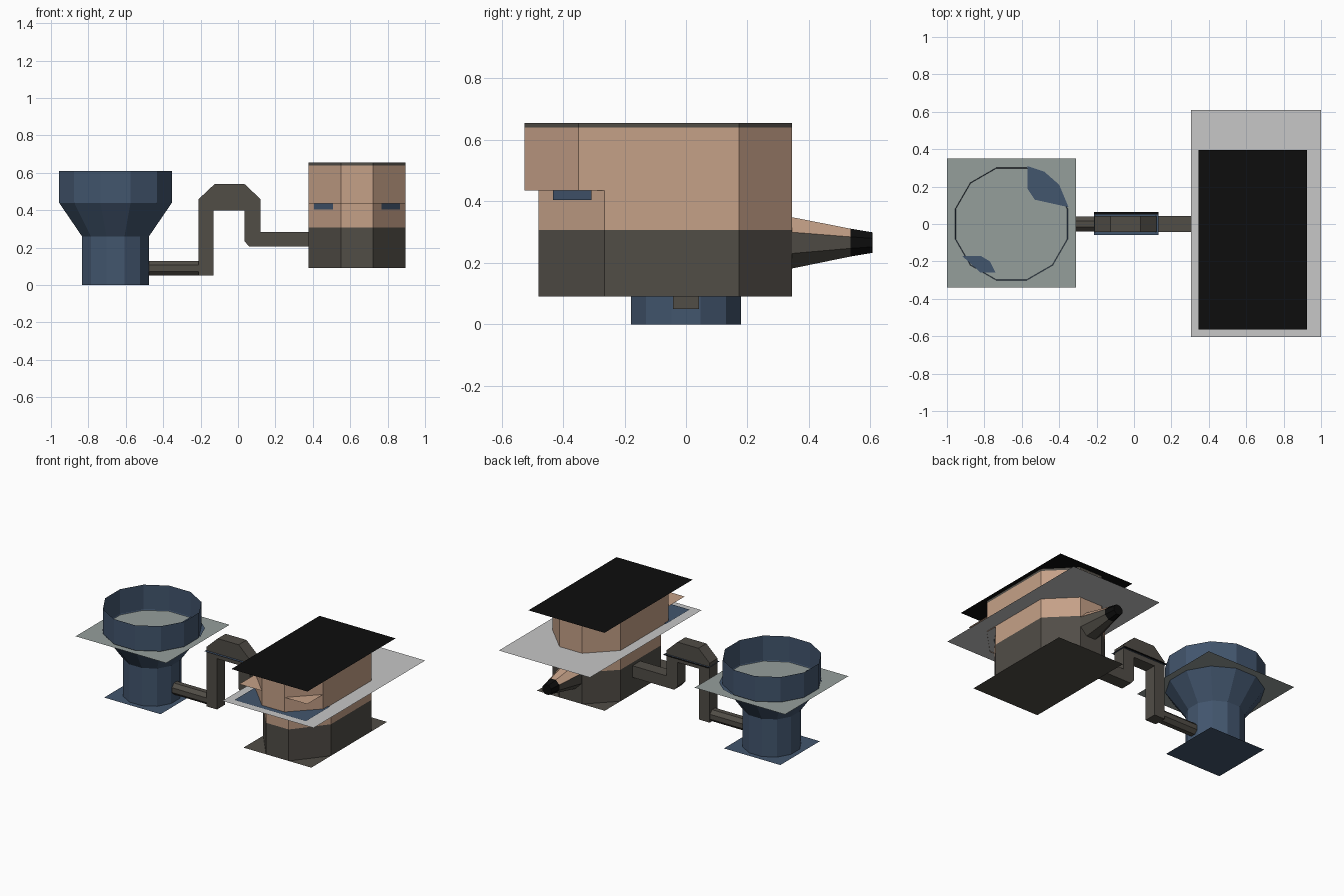
import bpy, bmesh, math
from mathutils import Vector

if "Cube" in bpy.data.objects:
    bpy.data.objects.remove(bpy.data.objects["Cube"])


def mat(name, r, g, b):
    m = bpy.data.materials.new(name)
    m.diffuse_color = (r, g, b, 1)
    m.use_nodes = True
    m.node_tree.nodes["Principled BSDF"].inputs["Base Color"].default_value = m.diffuse_color
    return m


BLUE = mat("slate_blue", 0.055, 0.092, 0.155)
BROWN = mat("dark_brown", 0.082, 0.074, 0.062)
PEACH = mat("peach_clay", 0.56, 0.355, 0.245)
GREEN = mat("grey_green", 0.30, 0.345, 0.33)
PALE = mat("pale_grey", 0.57, 0.57, 0.57)
BLACK = mat("black", 0.004, 0.004, 0.004)


def finish(name, bm, mats, rule=None, fix=True):
    """Turn a bmesh into an object, colouring faces by a rule."""
    if fix:
        bmesh.ops.recalc_face_normals(bm, faces=bm.faces)
    if rule:
        for f in bm.faces:
            f.material_index = rule(f.calc_center_median())
    me = bpy.data.meshes.new(name)
    bm.to_mesh(me)
    bm.free()
    for m in mats:
        me.materials.append(m)
    ob = bpy.data.objects.new(name, me)
    bpy.context.collection.objects.link(ob)
    return ob


def loft(name, rings, mats, rule=None, caps=False):
    """Skin walls between rings of matching point counts."""
    bm = bmesh.new()
    vs = [[bm.verts.new(p) for p in r] for r in rings]
    n = len(rings[0])
    for a, b in zip(vs, vs[1:]):
        for i in range(n):
            j = (i + 1) % n
            bm.faces.new((a[i], a[j], b[j], b[i]))
    if caps:
        bm.faces.new(vs[0][::-1])
        bm.faces.new(vs[-1])
    return finish(name, bm, mats, rule)


def sheet(name, x0, x1, y0, y1, z, m):
    bm = bmesh.new()
    bm.faces.new([bm.verts.new(p) for p in
                  ((x0, y0, z), (x1, y0, z), (x1, y1, z), (x0, y1, z))])
    return finish(name, bm, [m], fix=False)


def circle(cx, cy, r, z, n=12):
    return [(cx + r * math.cos(math.tau * (i + .5) / n),
             cy + r * math.sin(math.tau * (i + .5) / n), z) for i in range(n)]


def octagon(x0, x1, y0, y1, cx, cf, cb, z):
    """Rectangle with cut corners: cf at the front, cb at the back."""
    return [(x0 + cx, y0, z), (x1 - cx, y0, z), (x1, y0 + cf, z), (x1, y1 - cb, z),
            (x1 - cx, y1, z), (x0 + cx, y1, z), (x0, y1 - cb, z), (x0, y0 + cf, z)]


# Round vessel: narrow foot, flared cone, open collar
VX = -0.655
loft("vessel", [circle(VX, 0, r, z) for r, z in
                ((.185, 0), (.185, .26), (.312, .44), (.312, .61))], [BLUE])
sheet("vessel_base", VX - .215, VX + .215, -.215, .215, 0, BLUE)
sheet("vessel_surface", -1, -.31, -.34, .35, .435, GREEN)

# Shards of the flare poking through the surface
for name, pts in (("shard_back", ((-.57, .31), (-.57, .19), (-.53, .13), (-.35, .09),
                                  (-.40, .21), (-.48, .28))),
                  ("shard_front", ((-.92, -.17), (-.82, -.26), (-.74, -.26),
                                   (-.77, -.20), (-.82, -.17)))):
    bm = bmesh.new()
    bm.faces.new([bm.verts.new((x, y, .441)) for x, y in pts])
    finish(name, bm, [BLUE])

# Connecting pipe: arched part cut from a side profile
profile = ((-.21, .05), (-.13, .05), (-.13, .40), (.035, .40), (.035, .235), (.06, .205),
           (.38, .205), (.38, .285), (.12, .285), (.12, .46), (.035, .54), (-.125, .54),
           (-.21, .46))
loft("arched_pipe", [[(x, y, z) for x, z in profile] for y in (-.043, .043)],
     [BROWN], caps=True)
ring = [(.043 * math.cos(math.tau * (i + .5) / 8), .043 * math.sin(math.tau * (i + .5) / 8))
        for i in range(8)]
loft("lower_pipe", [[(x, a, .09 + b) for a, b in ring] for x in (-.50, -.20)], [BROWN])
sheet("pipe_surface", -.215, .13, -.06, .05, .435, BLUE)
sheet("pipe_surface_edge", -.215, .13, .05, .065, .435, BLACK)

# Furnace: lower body, brown below and peach above
X0, X1, YB = .378, .895, .345
loft("furnace_lower", [octagon(X0, X1, -.48, YB, .172, .215, .172, z)
                       for z in (.09, .307, .435)],
     [BROWN, PEACH], lambda c: int(c.z > .31))
# Upper body overhangs to the front, with a thin dark rim
loft("furnace_upper", [octagon(X0, X1, -.525, YB, .172, .175, .172, z)
                       for z in (.435, .64, .655)],
     [PEACH, BROWN], lambda c: int(c.z > .64))
sheet("furnace_base", X0, X1, -.48, YB, .09, BROWN)
sheet("furnace_shelf", X0, X1, -.525, -.3, .545, PEACH)
sheet("furnace_surface", .305, 1, -.605, .61, .44, PALE)
sheet("furnace_front_surface", .365, .91, -.56, -.3, .445, BLUE)
sheet("furnace_lid", .345, .925, -.565, .395, .655, BLACK)

# Small dark vents under the overhang
for side in (-1, 1):
    c = .637 + side * .18
    bm = bmesh.new()
    y = [-.482 + max(0, abs(x - .637) - .086) * 1.25 - .006 for x in (c - .05, c + .05)]
    bm.faces.new([bm.verts.new(p) for p in
                  ((c - .05, y[0], .405), (c + .05, y[1], .405),
                   (c + .05, y[1], .437), (c - .05, y[0], .437))])
    finish("vent", bm, [BLUE])

# Tapered spout at the back with a black mouth
def spout_ring(y, r, z):
    return [(.637 + r * a / .043, y, z + r * b / .043) for a, b in ring]


loft("spout", [spout_ring(.30, .10, .265), spout_ring(.535, .049, .266),
               spout_ring(.607, .036, .266)],
     [BROWN, PEACH, BLACK],
     lambda c: 2 if c.y > .54 else int(c.z > .29), caps=True)
